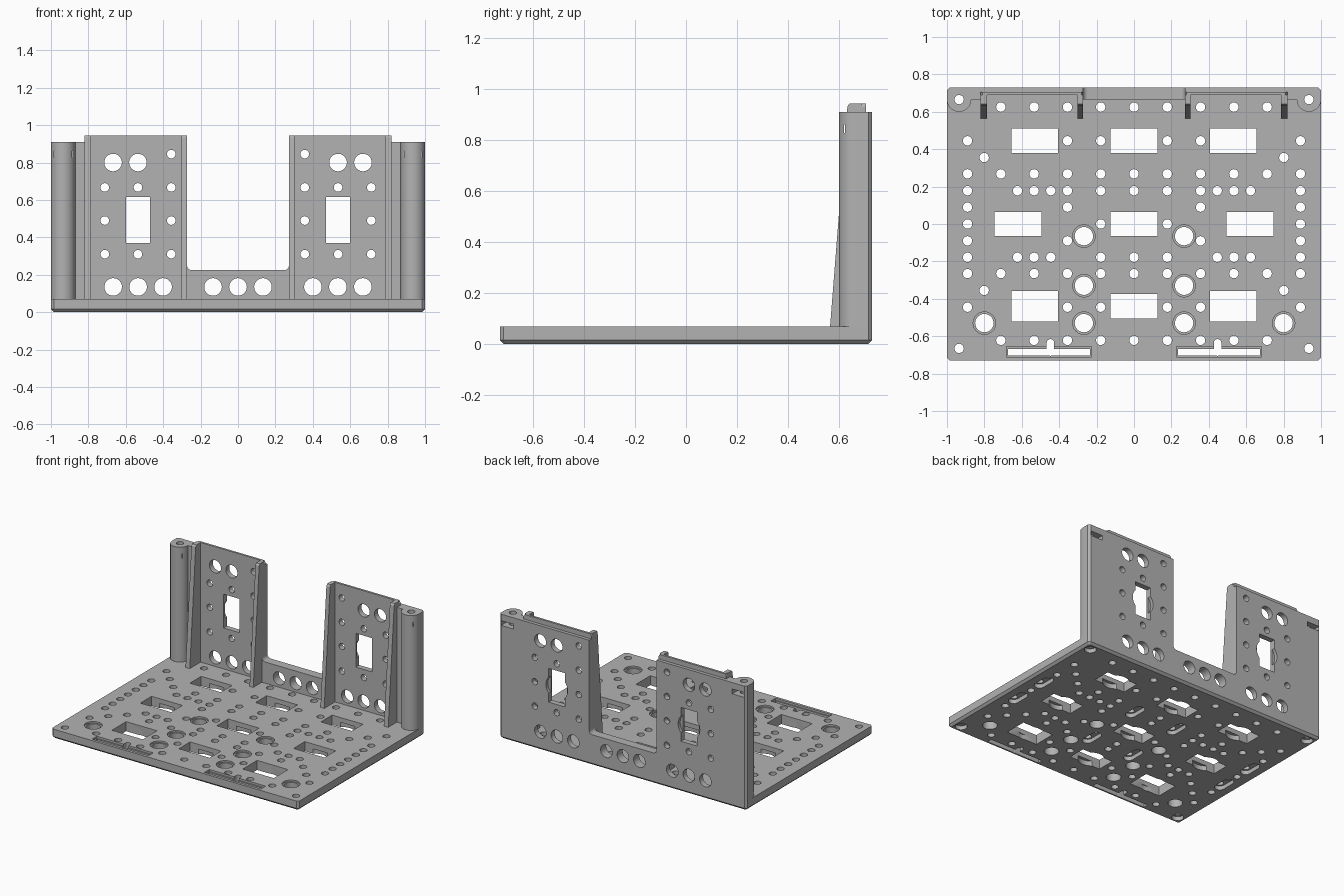
import bpy, bmesh, math

cube = bpy.data.objects.get("Cube")
if cube:
    bpy.data.objects.remove(cube, do_unlink=True)

grey = bpy.data.materials.new("matte_grey")
grey.use_nodes = True
grey.diffuse_color = (0.45, 0.45, 0.45, 1)
grey.node_tree.nodes["Principled BSDF"].inputs["Base Color"].default_value = (0.45, 0.45, 0.45, 1)

SIDES = (-1, 1)
BASE, WALL_TOP, LIP_TOP = 0.07, 0.91, 0.945
BACK, FRONT = 0.73, 0.665


# ---- helpers ----
def circle(x, y, r, n=24):
    return [(x + r * math.cos(math.tau * i / n), y + r * math.sin(math.tau * i / n)) for i in range(n)]


def rect(x, y, w, h):
    return [(x - w / 2, y - h / 2), (x + w / 2, y - h / 2), (x + w / 2, y + h / 2), (x - w / 2, y + h / 2)]


def stadium(x, y, r, length, n=8):
    top = [(x + r * math.cos(math.pi * i / n), y + length / 2 + r * math.sin(math.pi * i / n)) for i in range(n + 1)]
    return top + [(2 * x - a, 2 * y - b) for a, b in top]


def prism(bm, pts, lo, hi, axis="Z"):
    """Extrude a 2D outline along an axis."""
    place = {"Z": lambda a, b, h: (a, b, h), "Y": lambda a, b, h: (a, h, b), "X": lambda a, b, h: (h, a, b)}[axis]
    low = [bm.verts.new(place(a, b, lo)) for a, b in pts]
    high = [bm.verts.new(place(a, b, hi)) for a, b in pts]
    bm.faces.new(low)
    bm.faces.new(high)
    n = len(pts)
    for i in range(n):
        j = (i + 1) % n
        bm.faces.new((low[i], low[j], high[j], high[i]))


def make(name, bm):
    bmesh.ops.recalc_face_normals(bm, faces=bm.faces)
    mesh = bpy.data.meshes.new(name)
    bm.to_mesh(mesh)
    bm.free()
    mesh.materials.append(grey)
    obj = bpy.data.objects.new(name, mesh)
    bpy.context.collection.objects.link(obj)
    return obj


def carve(obj, stages):
    """Cut each stage, a list of (outline, low, high, axis), out of the object."""
    for stage in stages:
        bm = bmesh.new()
        for cut in stage:
            prism(bm, *cut)
        cutter = make("cutter", bm)
        cutter.hide_render = True
        mod = obj.modifiers.new("cut", "BOOLEAN")
        mod.operation, mod.solver, mod.object = "DIFFERENCE", "EXACT", cutter
        graph = bpy.context.evaluated_depsgraph_get()
        mesh = bpy.data.meshes.new_from_object(obj.evaluated_get(graph))
        obj.modifiers.clear()
        obj.data = mesh
        bpy.data.objects.remove(cutter, do_unlink=True)


def finish(obj):
    bpy.ops.object.select_all(action="DESELECT")
    obj.select_set(True)
    bpy.context.view_layer.objects.active = obj
    bpy.ops.object.shade_smooth_by_angle(angle=math.radians(30))


def mirrored(spots):
    return sorted({(s * x if x else 0, y) for x, y in spots for s in SIDES})


# ---- base plate with chamfered corners and underside ----
c = 0.015
outline = [(-1 + c, -BACK), (1 - c, -BACK), (1, -BACK + c), (1, BACK - c),
           (1 - c, BACK), (-1 + c, BACK), (-1, BACK - c), (-1, -BACK + c)]
bm = bmesh.new()
prism(bm, outline, 0, BASE)
rim = [e for e in bm.edges if all(v.co.z < 0.01 for v in e.verts)]
bmesh.ops.bevel(bm, geom=rim, offset=0.016, segments=1, affect="EDGES")
base = make("base_plate", bm)

# Grid of small screw holes: columns for each row
P = 0.178
rows = {0.625: (0, 1, 2, 3, 4), 0.445: (1, 2, 5), 0.355: (4.5,), 0.268: (0, 1, 2, 3, 4, 5),
        0.178: (0, 1, 2, 2.5, 3, 3.5, 5), 0.09: (2, 5), 0: (1, 5), -0.09: (2, 5),
        -0.178: (0, 1, 2.5, 3, 3.5, 5), -0.265: (0, 1, 2, 3, 4, 5), -0.355: (4.5,),
        -0.445: (1, 2, 5), -0.622: (0, 1, 2, 3, 4)}
corners = mirrored([(0.935, -FRONT), (0.935, FRONT)])
small = mirrored([(k * P, y) for y, ks in rows.items() for k in ks]) + corners
big = mirrored([(0.268, -0.065), (0.268, -0.33), (0.268, -0.53), (0.8, -0.53)])
windows = mirrored([(0.53, 0.445), (0, 0.445), (0.62, 0), (0, 0), (0.53, -0.44), (0, -0.44)])

through = [(circle(x, y, 0.025, 20), -1, 1) for x, y in small]
through += [(circle(x, y, 0.049, 32), -1, 1) for x, y in big]
through += [(rect(x, y, 0.25, 0.165 if y < -0.1 and x else 0.13), -1, 1) for x, y in windows]
through += [(rect(s * 0.455, -0.685, 0.44, 0.036), -1, 1) for s in SIDES]

# Counterbores, slot rims and underside pockets
pockets = [(circle(x, y, 0.06, 32), BASE - 0.012, 1) for x, y in big]
pockets += [(circle(x, y, 0.04), -1, 0.03) for x, y in corners]
pockets += [(circle(x, y, 0.088, 32), -1, 0.035) for x, y in windows]
pockets += [(rect(s * 0.455, -0.683, 0.455, 0.055), BASE - 0.015, 1) for s in SIDES]
pockets += [(stadium(x, y, 0.036, 0.09), -1, 0.03)
            for x, y in mirrored([(0.89, 0.133), (0.89, -0.133), (0.178, 0.223), (0.178, -0.222)])]
nubs = [(stadium(s * 0.447, -0.66, 0.02, 0.05), -1, 1) for s in SIDES]
carve(base, [through, pockets, nubs])
finish(base)

# ---- back wall with a wide central gap ----
gap, floor, r = 0.272, 0.225, 0.025
fillet = [(gap - r + r * math.sin(a), floor + r - r * math.cos(a))
          for a in [math.pi / 2 * (1 - i / 6) for i in range(7)]]
half = [(0.87, BASE), (0.87, WALL_TOP), (gap, WALL_TOP)] + fillet
bm = bmesh.new()
prism(bm, half + [(-x, z) for x, z in reversed(half)], FRONT, BACK, "Y")
wall = make("back_wall", bm)

recess = [(rect(s * 0.543, 0.6, 0.487, 1.06), 0.5, 0.69, "Y") for s in SIDES]
large = mirrored([(k * 0.1335, 0.135) for k in (0, 1, 3, 4, 5)] + [(0.535, 0.8), (0.668, 0.8)])
little = mirrored([(0.357, 0.845)] + [(x, z) for x in (0.357, 0.535, 0.712) for z in (0.31, 0.667)]
                  + [(0.357, 0.49), (0.712, 0.49)])
openings = [(circle(x, z, 0.047, 32), 0.5, 1, "Y") for x, z in large]
openings += [(circle(x, z, 0.023, 20), 0.5, 1, "Y") for x, z in little]
openings += [(rect(s * 0.535, 0.493, 0.13, 0.247), 0.5, 1, "Y") for s in SIDES]
back_pockets = [(circle(s * 0.535, 0.493, 0.088, 32), 0.706, 1, "Y") for s in SIDES]
carve(wall, [recess, openings, back_pockets])
finish(wall)

# ---- paired parts on each side ----
for s, side in zip(SIDES, ("right", "left")):
    # Lip along the panel top with rounded ends
    bm = bmesh.new()
    lip = [(0.272, WALL_TOP), (0.82, WALL_TOP), (0.82, LIP_TOP - 0.015), (0.81, LIP_TOP),
           (0.282, LIP_TOP), (0.272, LIP_TOP - 0.015)]
    prism(bm, [(s * x, z) for x, z in lip], 0.69, 0.706, "Y")
    finish(make("top_lip_" + side, bm))

    # Tapered ribs framing the panel
    for label, x0, x1 in (("inner", 0.272, 0.302), ("outer", 0.786, 0.82)):
        bm = bmesh.new()
        profile = [(0.565, BASE), (0.69, BASE), (0.69, LIP_TOP), (0.642, LIP_TOP), (0.633, LIP_TOP - 0.012)]
        prism(bm, profile, s * x0, s * x1, "X")
        finish(make("rib_" + label + "_" + side, bm))

    # Round corner post merging into the back corner
    bm = bmesh.new()
    front = [(0.935 + 0.065 * math.cos(a), FRONT + 0.065 * math.sin(a))
             for a in [math.pi + math.pi * i / 20 for i in range(21)]]
    plan = front + [(1, BACK - c), (1 - c, BACK), (0.87, BACK)]
    prism(bm, [(s * x, y) for x, y in plan], BASE, WALL_TOP)
    post = make("corner_post_" + side, bm)
    bore = [(circle(s * 0.935, FRONT, 0.025, 20), -1, 2)]
    nut_slot = [(rect(s * 0.935, 0.845, 0.1, 0.035), 0.62, 1, "Y")]
    carve(post, [bore, nut_slot])
    finish(post)
